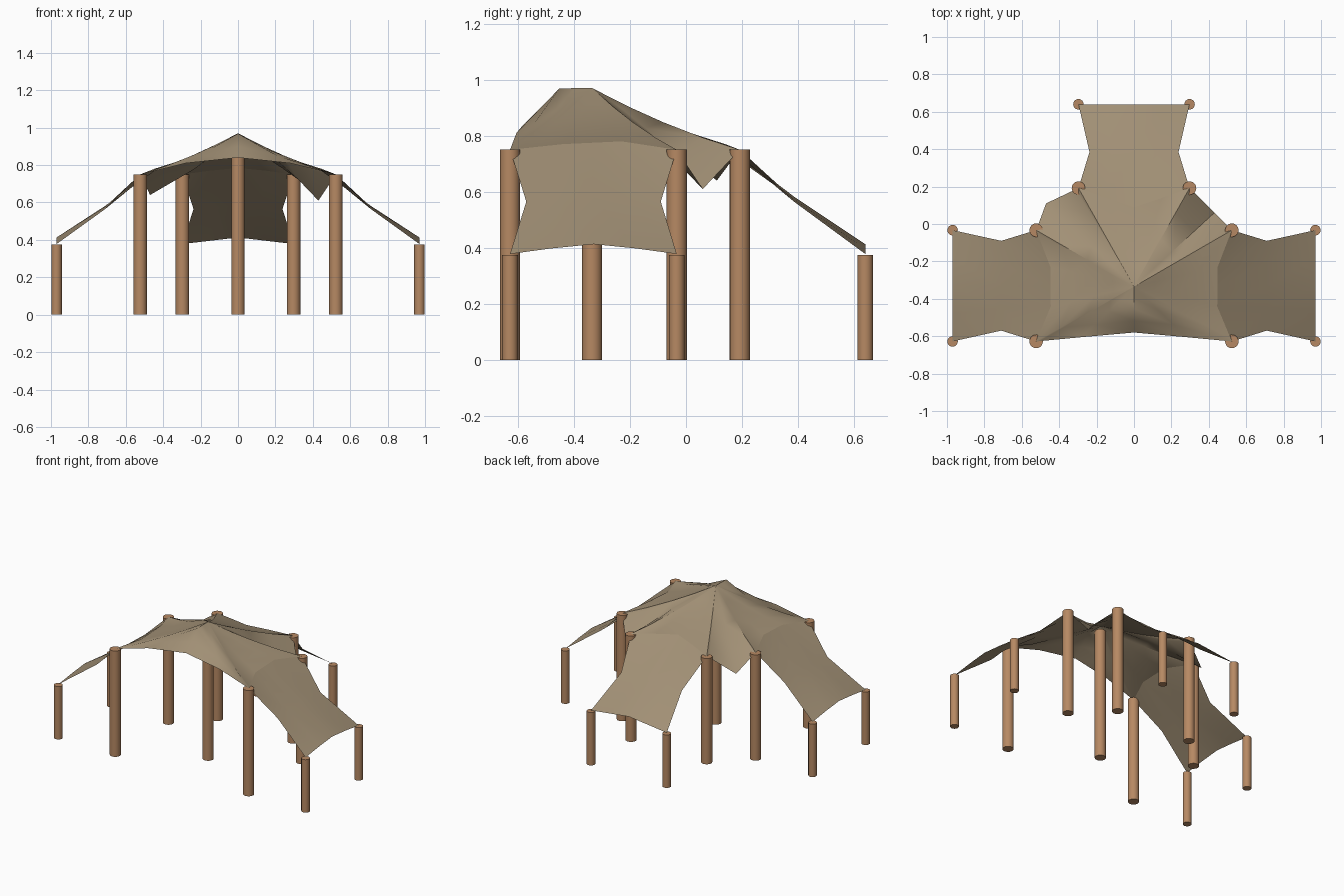
import bpy, bmesh
from mathutils import Vector as V

if "Cube" in bpy.data.objects:
    bpy.data.objects.remove(bpy.data.objects["Cube"])


def material(name, rgb):
    m = bpy.data.materials.new(name)
    m.diffuse_color = (*rgb, 1)
    m.use_nodes = True
    m.node_tree.nodes["Principled BSDF"].inputs["Base Color"].default_value = m.diffuse_color
    return m


CLOTH = material("tan canvas", (0.36, 0.28, 0.18))
WOOD = material("brown wood", (0.47, 0.25, 0.125))


def finish(obj, mat, angle):
    obj.data.materials.append(mat)
    bpy.ops.object.select_all(action='DESELECT')
    bpy.context.view_layer.objects.active = obj
    obj.select_set(True)
    bpy.ops.object.shade_smooth_by_angle(angle=angle)


def post(name, x, y, r, h):
    bpy.ops.mesh.primitive_cylinder_add(vertices=24, radius=r, depth=h, location=(x, y, h / 2))
    obj = bpy.context.object
    obj.name = name
    finish(obj, WOOD, 0.6)


def cloth(name, bm):
    # orient the sheet upward and make it an object
    bm.normal_update()
    for f in bm.faces:
        if f.normal.z < 0:
            f.normal_flip()
    me = bpy.data.meshes.new(name)
    bm.to_mesh(me)
    bm.free()
    obj = bpy.data.objects.new(name, me)
    bpy.context.collection.objects.link(obj)
    finish(obj, CLOTH, 0.7)


def sheet(name, rows):
    # grid of points into a cloth panel
    bm = bmesh.new()
    g = [[bm.verts.new(p) for p in row] for row in rows]
    for a, b in zip(g, g[1:]):
        for i in range(len(a) - 1):
            bm.faces.new((a[i], a[i + 1], b[i + 1], b[i]))
    cloth(name, bm)


# Posts
post("centre_post", 0, -0.335, 0.036, 0.93)
for s, side in ((1, "right"), (-1, "left")):
    for x, y, part in ((0.523, -0.628, "front"), (0.523, -0.033, "middle"), (0.297, 0.192, "back")):
        post(f"tall_{part}_post_{side}", s * x, y, 0.036, 0.75)
    for x, y, part in ((0.97, -0.628, "front"), (0.97, -0.033, "middle"), (0.297, 0.64, "back")):
        post(f"short_{part}_post_{side}", s * x, y, 0.028, 0.375)

# Main canopy: spokes run from the peak to the hem; last number: 1 post corner, 2 hanging tip
half = [(0, -0.58, 0.84, 0), (0.28, -0.605, 0.81, 0), (0.523, -0.628, 0.75, 1),
        (0.445, -0.44, 0.77, 0), (0.447, -0.23, 0.78, 0), (0.523, -0.033, 0.75, 1),
        (0.43, 0.06, 0.61, 2), (0.297, 0.192, 0.75, 1), (0.15, 0.14, 0.77, 0), (0, 0.09, 0.785, 0)]
hem = half + [(-x, y, z, c) for x, y, z, c in half[-2:0:-1]]
hem[12] = (-0.47, 0.11, 0.64, 2)
peak = V((0, -0.335, 0.97))
spokes = []
for i, (x, y, z, kind) in enumerate(hem):
    p = V((x, y, z))
    spokes.append((p, kind, i))
    if kind == 1:  # shallow pleat beside each post
        q = V(hem[(i + 1) % len(hem)][:3])
        spokes.append((p.lerp(q, 0.08), 3, -1))
bm = bmesh.new()
top = bm.verts.new(peak)
rings = []
for t in (0.25, 0.48, 0.75, 1.0):
    ring = []
    for p, kind, i in spokes:
        c = peak.lerp(p, t)
        bow = 4 * t * (1 - t)
        if i == 0 and t < 0.9:  # short flat ridge ahead of the peak
            c.z = {0.25: 0.97, 0.48: 0.968, 0.75: 0.90}[t]
        elif kind == 2:
            c.z += 0.03 * bow
        elif i not in (1, len(hem) - 1):
            c.z -= 0.016 * bow
        if kind == 3 and 0.5 < t < 0.9:
            c.z -= 0.008
        ring.append(bm.verts.new(c))
    rings.append(ring)
n = len(spokes)
for k in range(n):
    j = (k + 1) % n
    bm.faces.new((top, rings[0][k], rings[0][j]))
    for a, b in zip(rings, rings[1:]):
        bm.faces.new((a[k], b[k], b[j], a[j]))
cloth("main_canopy", bm)

# Sloping side awnings, tucked under the canopy hem
for s, side in ((1, "right"), (-1, "left")):
    inner = [p[:3] for p in half[2:6]]
    inner.insert(2, tuple(V(inner[1]).lerp(V(inner[2]), 0.5)))
    rows = [
        inner,
        [(0.71, -0.57, 0.565), (0.71, -0.45, 0.577), (0.71, -0.33, 0.582), (0.71, -0.21, 0.577), (0.71, -0.09, 0.565)],
        [(0.97, -0.628, 0.378), (0.97, -0.48, 0.398), (0.97, -0.33, 0.413), (0.97, -0.18, 0.398), (0.97, -0.033, 0.378)]]
    sheet(f"side_awning_{side}", [[(s * x, y, z) for x, y, z in r] for r in rows])

# Sloping back awning, sharing the canopy hem
u = (-1, -0.5, 0, 0.5, 1)
sheet("back_awning", [
    [(-x, y, z) for x, y, z, c in half[7:]] + [p[:3] for p in half[8:6:-1]],
    [(0.238 * a, 0.385, 0.583 - 0.018 * abs(a)) for a in u],
    [(0.297 * a, 0.64, 0.413 - 0.035 * abs(a)) for a in u]])
